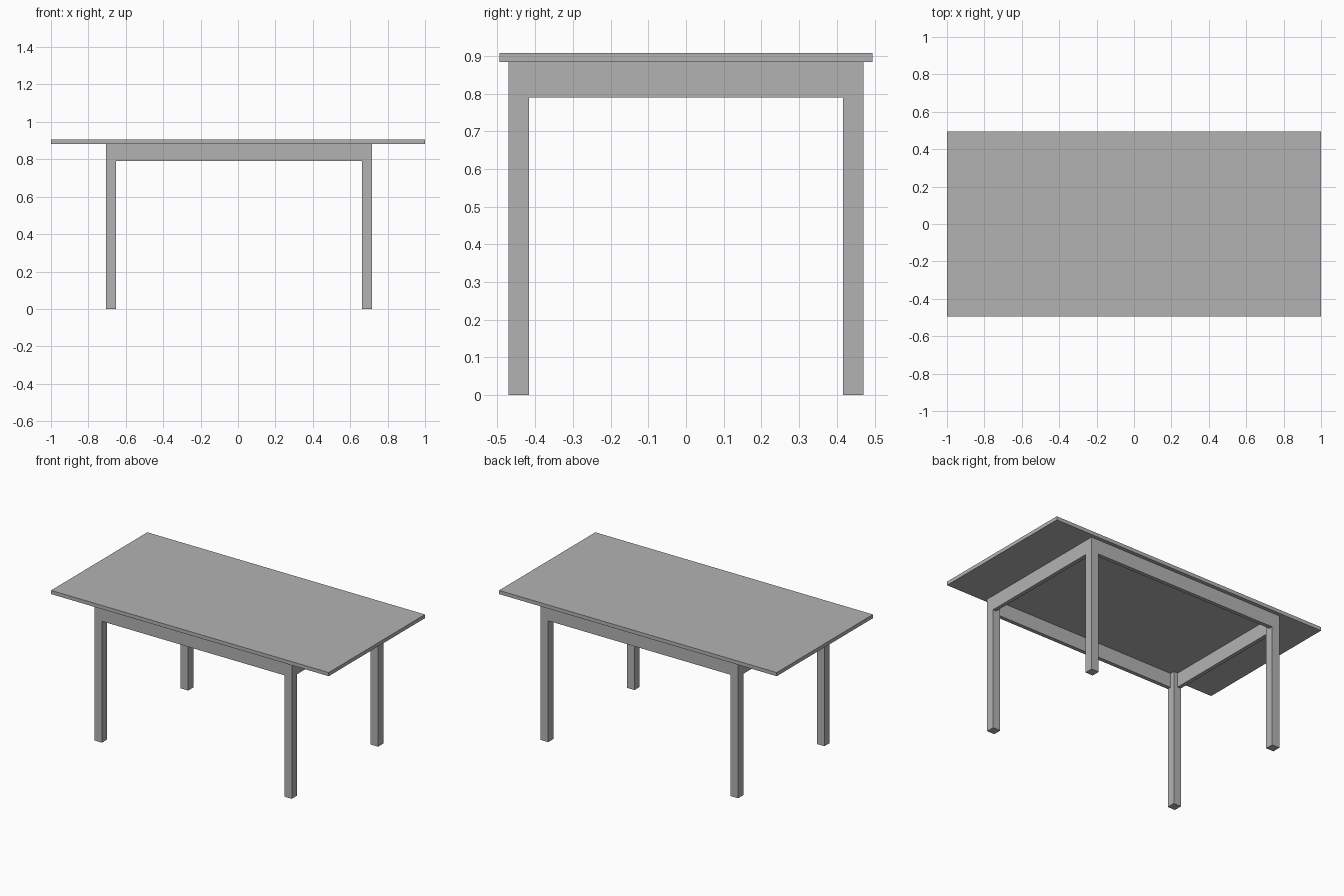
import bpy

cube = bpy.data.objects.get("Cube")
if cube:
    bpy.data.objects.remove(cube, do_unlink=True)

# Single grey finish
GREY = (0.45, 0.45, 0.45, 1.0)
grey = bpy.data.materials.new("plain_grey")
grey.use_nodes = True
grey.diffuse_color = GREY
grey.node_tree.nodes["Principled BSDF"].inputs["Base Color"].default_value = GREY


def box(name, x, y, z):
    """Box spanning the (low, high) range given on each axis."""
    spans = (x, y, z)
    bpy.ops.mesh.primitive_cube_add(size=1, location=[(a + b) / 2 for a, b in spans])
    obj = bpy.context.object
    obj.name = name
    obj.scale = [b - a for a, b in spans]
    bpy.ops.object.transform_apply(location=False, rotation=False, scale=True)
    obj.data.materials.append(grey)
    return obj


TOP_Z, UNDER_Z, APRON_Z = 0.907, 0.883, 0.79
LEG, BOARD = 0.054, 0.025
LEFT_X, RIGHT_X = 0.717, -0.705
BACK_Y, FRONT_Y = 0.471, -0.471

# Table top
box("table_top", (-1, 1), (-0.495, 0.495), (UNDER_Z, TOP_Z))

# Spans inward from each outer face
def inward(face, depth):
    return (face - depth, face) if face > 0 else (face, face + depth)

sides = {"left": LEFT_X, "right": RIGHT_X}
ends = {"front": FRONT_Y, "back": BACK_Y}

# Square legs
for end, y in ends.items():
    for side, x in sides.items():
        box(f"{end}_{side}_leg", inward(x, LEG), inward(y, LEG), (0, UNDER_Z))

# Apron boards between the legs, flush with their outer faces
for end, y in ends.items():
    box(f"{end}_apron", (RIGHT_X + LEG, LEFT_X - LEG), inward(y, BOARD), (APRON_Z, UNDER_Z))
for side, x in sides.items():
    box(f"{side}_apron", inward(x, BOARD), (FRONT_Y + LEG, BACK_Y - LEG), (APRON_Z, UNDER_Z))
